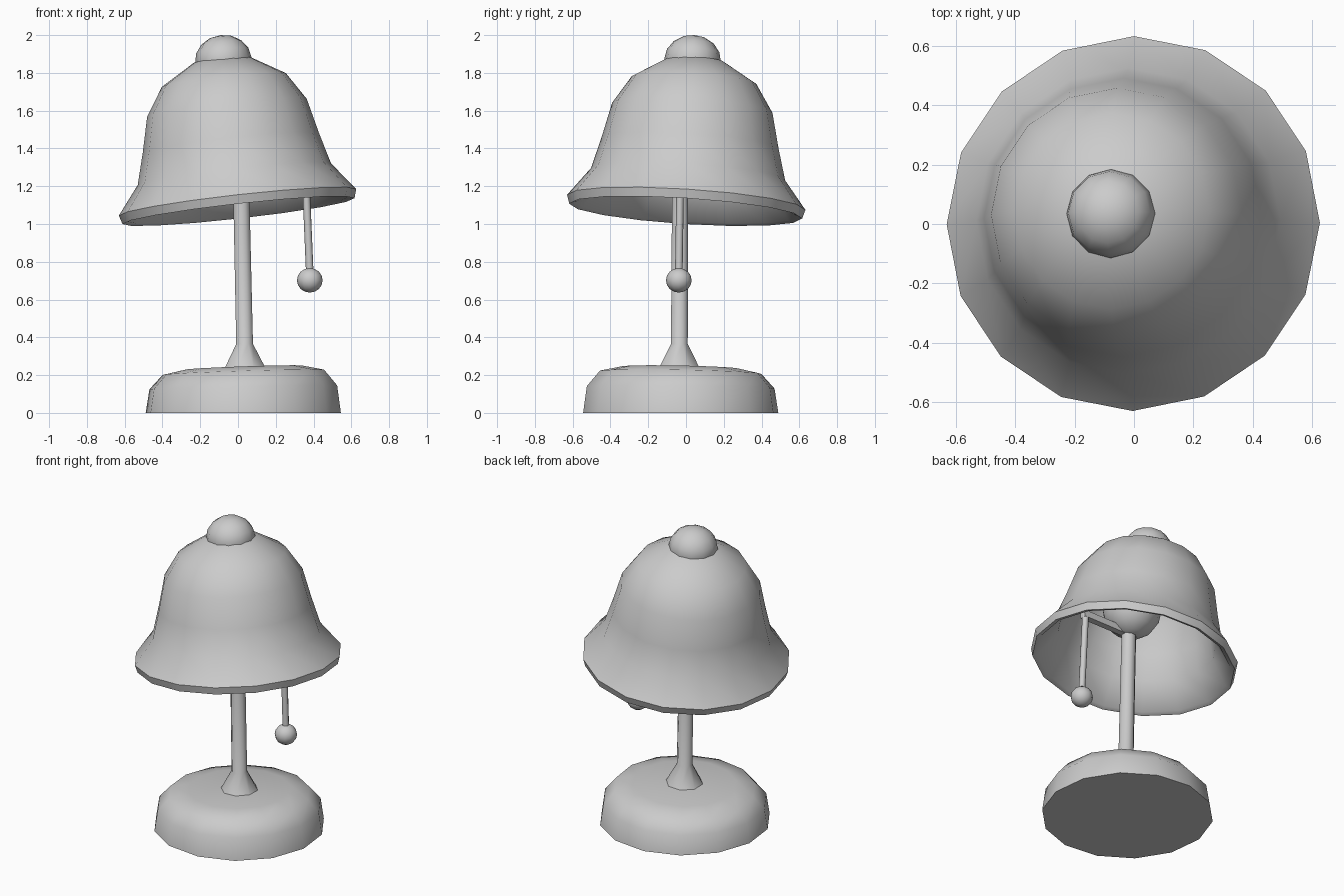
import bpy, bmesh, math
from mathutils import Vector, Matrix

cube = bpy.data.objects.get("Cube")
if cube:
    bpy.data.objects.remove(cube, do_unlink=True)

GREY = (0.6, 0.6, 0.6, 1)
mat = bpy.data.materials.new("plain grey")
mat.use_nodes = True
mat.diffuse_color = GREY
mat.node_tree.nodes["Principled BSDF"].inputs["Base Color"].default_value = GREY


def finish(name, bm, angle=50):
    bmesh.ops.recalc_face_normals(bm, faces=bm.faces)
    mesh = bpy.data.meshes.new(name)
    bm.to_mesh(mesh)
    bm.free()
    mesh.materials.append(mat)
    ob = bpy.data.objects.new(name, mesh)
    bpy.context.collection.objects.link(ob)
    bpy.ops.object.select_all(action="DESELECT")
    ob.select_set(True)
    bpy.context.view_layer.objects.active = ob
    bpy.ops.object.shade_smooth_by_angle(angle=math.radians(angle))
    return ob


def lathe(profile, sides, phase=0.0):
    """Turn (radius, height) points round z; zero radius closes to a point."""
    bm = bmesh.new()
    rings = []
    for r, z in profile:
        if r == 0:
            rings.append([bm.verts.new((0, 0, z))] * sides)
            continue
        angles = [phase + math.tau * i / sides for i in range(sides)]
        rings.append([bm.verts.new((r * math.cos(a), r * math.sin(a), z)) for a in angles])
    for low, high in zip(rings, rings[1:]):
        for i in range(sides):
            j = (i + 1) % sides
            quad = list(dict.fromkeys((low[i], low[j], high[j], high[i])))
            bm.faces.new(quad)
    return bm


def rod(name, start, end, radius, sides):
    start, end = Vector(start), Vector(end)
    axis = end - start
    n = axis.length
    bm = lathe([(0, 0), (radius, 0), (radius, n), (0, n)], sides, math.pi / sides)
    turn = axis.to_track_quat("Z", "Y").to_matrix().to_4x4()
    bm.transform(Matrix.Translation(start) @ turn)
    return finish(name, bm)


def ball(name, centre, size, segments, rings, turn=Matrix()):
    bm = bmesh.new()
    bmesh.ops.create_uvsphere(bm, u_segments=segments, v_segments=rings, radius=1)
    bm.transform(Matrix.Translation(centre) @ turn @ Matrix.Diagonal((*size, 1)))
    return finish(name, bm, 60)


# Base: rounded disc with a flat underside and a slightly sloping top
bm = lathe([(0, 0), (0.52, 0), (0.5, 0.135), (0.43, 0.215), (0.31, 0.24), (0, 0.245)],
           14, math.pi / 4)
for v in bm.verts:
    v.co.z += v.co.z / 0.24 * (0.035 * v.co.x - 0.02 * v.co.y)
    v.co += Vector((0.028, -0.028, 0))
finish("base", bm)

# Stem: flared foot running into a thin, slightly leaning pole
bm = lathe([(0, 0.2), (0.118, 0.235), (0.048, 0.365), (0.046, 1.3), (0, 1.3)], 8, math.pi / 8)
for v in bm.verts:
    v.co += Vector((0.043 - 0.022 * v.co.z, -0.037 + 0.005 * v.co.z, 0))
finish("stem", bm)

# Shade: hollow bell, tilted about the middle of its rim
tilt = Vector((0, 0, 1)).rotation_difference(Vector((-0.112, 0.064, 1))).to_matrix().to_4x4()
outer = [(0.618, -0.025), (0.632, 0.022), (0.515, 0.172), (0.47, 0.337),
         (0.425, 0.527), (0.33, 0.675), (0.15, 0.782), (0, 0.8)]
inner = [(max(r - 0.03, 0), z - 0.03) for r, z in reversed(outer[2:])]
bm = lathe(outer[::-1] + [(0.59, -0.015)] + inner[::-1], 16)
bm.transform(Matrix.Translation((0, 0, 1.093)) @ tilt)
finish("shade", bm, 45)

# Knob on the crown and bulb under it
ball("knob", (-0.078, 0.035, 1.868), (0.15, 0.15, 0.133), 12, 8, tilt)
ball("bulb", (0.01, -0.01, 1.43), (0.18, 0.18, 0.18), 12, 8)

# Pull switch: arm, cord and end ball
rod("switch_arm", (0.02, -0.035, 1.28), (0.375, -0.033, 1.28), 0.03, 4)
rod("pull_cord", (0.357, -0.03, 1.28), (0.38, -0.038, 0.74), 0.02, 8)
ball("pull_ball", (0.38, -0.038, 0.702), (0.068, 0.068, 0.065), 12, 8)
